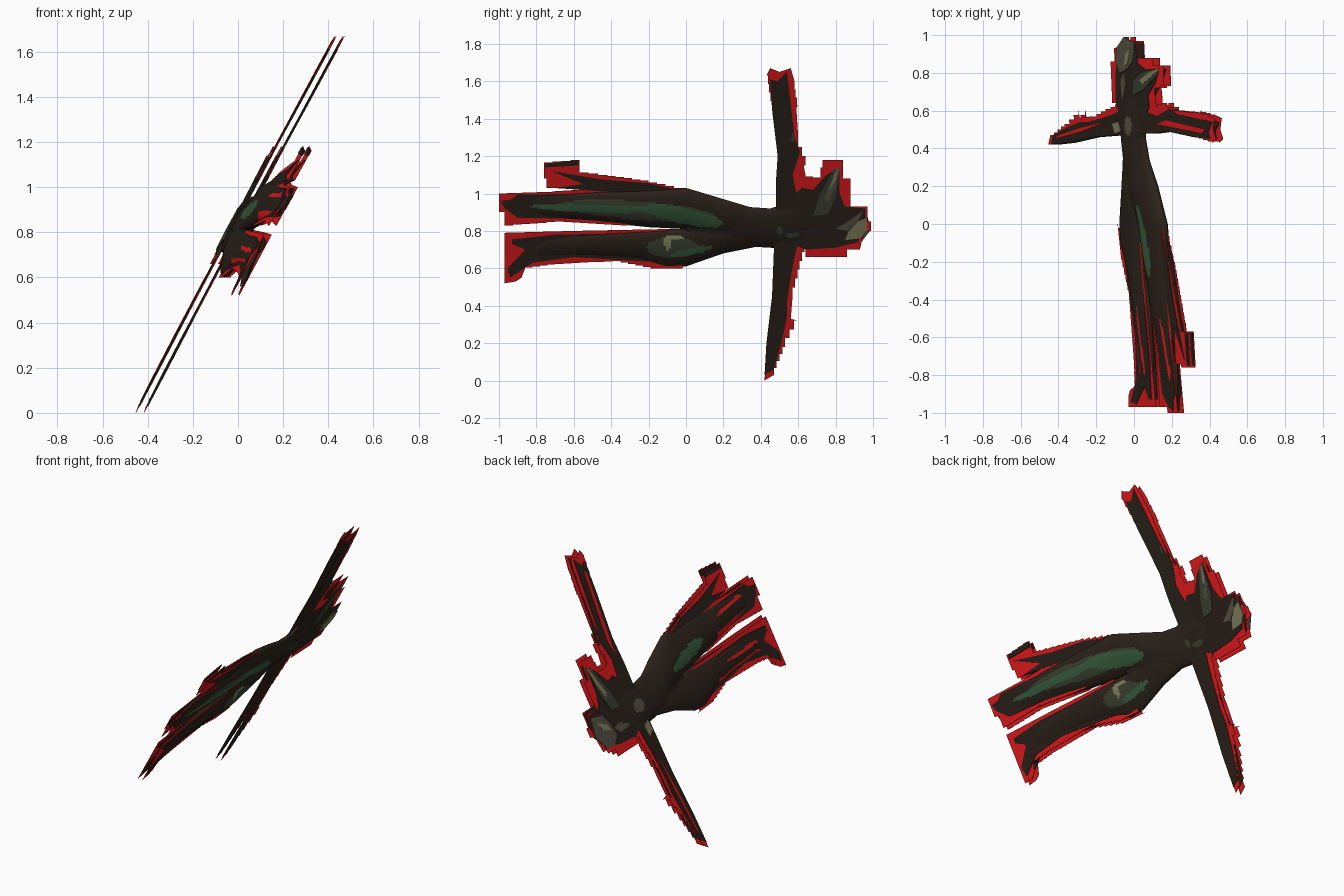
import bpy, bmesh, math
from mathutils import Vector

cube = bpy.data.objects.get("Cube")
if cube:
    bpy.data.objects.remove(cube, do_unlink=True)


def make_material(name, colour):
    mat = bpy.data.materials.new(name)
    mat.use_nodes = True
    mat.diffuse_color = (*colour, 1)
    mat.node_tree.nodes["Principled BSDF"].inputs["Base Color"].default_value = (*colour, 1)
    return mat


DARK = make_material("dark brown", (.025, .0165, .0105))
RED = make_material("red trim", (.8, .011, .013))
GREEN = make_material("deep green", (.042, .118, .053))
MOSS = make_material("moss", (.045, .056, .031))
KHAKI = make_material("khaki", (.23, .225, .115))
GREY = make_material("warm grey", (.095, .087, .057))


def lean(y, z, offset=0.0):
    """Point on the leaning plane that carries the whole figure."""
    slope = .105 if y < .5 else .04
    return Vector((.534 * (z - .83) + slope * (.5 - y) + offset, y, z))


def finish(bm, name, mats, smooth=False):
    bmesh.ops.recalc_face_normals(bm, faces=bm.faces)
    mesh = bpy.data.meshes.new(name)
    bm.to_mesh(mesh)
    bm.free()
    for mat in mats:
        mesh.materials.append(mat)
    obj = bpy.data.objects.new(name, mesh)
    bpy.context.collection.objects.link(obj)
    for poly in mesh.polygons:
        poly.use_smooth = smooth
    return obj


def stairs(points, step=.045):
    """Turn slanted outline edges into small steps."""
    result = []
    for a, b in zip(points, points[1:] + points[:1]):
        dy, dz = b[0] - a[0], b[1] - a[1]
        count = max(1, round(math.hypot(dy, dz) / step))
        for i in range(count):
            p = (a[0] + dy * i / count, a[1] + dz * i / count)
            result.append(p)
            if count > 1 and min(abs(dy), abs(dz)) > .02:
                if abs(dy) > abs(dz):
                    result.append((p[0] + dy / count, p[1]))
                else:
                    result.append((p[0], p[1] + dz / count))
    return result


def plate(name, points, offset, thick, mat):
    bm = bmesh.new()
    front = [bm.verts.new(lean(y, z, offset + thick / 2)) for y, z in points]
    back = [bm.verts.new(lean(y, z, offset - thick / 2)) for y, z in points]
    bm.faces.new(front)
    bm.faces.new(back[::-1])
    for i in range(len(points)):
        j = (i + 1) % len(points)
        bm.faces.new((front[i], back[i], back[j], front[j]))
    return finish(bm, name, [mat])


def sheets(name, trim, inlay, gap):
    """Two parallel cloth sheets with stepped red edges and a dark middle."""
    for side, offset in (("outer", gap), ("inner", -gap)):
        plate(f"{name}_{side}_trim", stairs(trim), offset, .002, RED)
        plate(f"{name}_{side}_cloth", inlay, offset, .007, DARK)


def sample(stations, y):
    """Linear blend of the stations (y, top, bottom, thickness)."""
    for a, b in zip(stations, stations[1:]):
        if a[0] >= y >= b[0]:
            t = (a[0] - y) / (a[0] - b[0])
            return [p + (q - p) * t for p, q in zip(a[1:], b[1:])]
    return stations[-1][1:]


def tube(name, stations, rule, rings=100, sides=52):
    bm = bmesh.new()
    start, end = stations[0][0], stations[-1][0]
    loops = []
    for r in range(rings + 1):
        y = start + (end - start) * r / rings
        top, bottom, thick = sample(stations, y)
        loop = []
        for s in range(sides):
            a = math.tau * s / sides
            z = (top + bottom) / 2 + (top - bottom) / 2 * math.cos(a)
            loop.append(bm.verts.new(lean(y, z, thick * math.sin(a))))
        loops.append(loop)
    for a, b in zip(loops, loops[1:]):
        for s in range(sides):
            t = (s + 1) % sides
            face = bm.faces.new((a[s], a[t], b[t], b[s]))
            c = face.calc_center_median()
            face.material_index = rule(c.y, c.z, s < sides / 2)
    bm.faces.new(loops[0])
    bm.faces.new(loops[-1])
    return finish(bm, name, [DARK, GREEN, MOSS, KHAKI, RED, GREY], smooth=True)


def in_lens(y, z, mid_y, mid_z, half_y, half_z, slope=0.0):
    dy = y - mid_y
    return (dy / half_y) ** 2 + ((z - mid_z - slope * dy) / half_z) ** 2 < 1


# Colour rules: patches on the cloth of each leg and the torso
def left_leg_rule(y, z, outer):
    if outer:
        if in_lens(y, z, -.01, .88, .21, .045, -.2) or in_lens(y, z, -.47, .92, .36, .022, -.03):
            return 1
        return 2 if in_lens(y, z, -.26, .91, .42, .048, -.07) else 0
    if in_lens(y, z, -.09, .9, .19, .036, -.1):
        return 1
    hem = y < -.45 and z < .895
    return 4 if hem or in_lens(y, z, -.75, .965, .25, .01) else 0


def right_leg_rule(y, z, outer):
    if outer:
        if in_lens(y, z, -.1, .735, .016, .04, -.5) or in_lens(y, z, -.05, .765, .05, .008):
            return 3
        if in_lens(y, z, .03, .69, .11, .02, .2):
            return 1
        return 2 if in_lens(y, z, -.07, .71, .14, .055) else 0
    hem = -.85 < y < -.3 and z < .685 + .35 * min(0, y + .75)
    return 4 if hem or in_lens(y, z, -.68, .725, .25, .008, .05) else 0


def torso_rule(y, z, outer):
    if outer:
        return 2 if in_lens(y, z, .57, .78, .04, .016) or in_lens(y, z, .5, .8, .015, .025) else 0
    return 5 if in_lens(y, z, .52, .83, .05, .035) else 0


# Torso and legs
tube("torso", [(.68, .93, .74, .02), (.58, .96, .71, .03), (.45, .92, .71, .036),
               (.3, .93, .72, .045), (.15, .98, .71, .043), (0, .99, .72, .02)], torso_rule)
tube("left_leg", [(.4, .91, .74, .03), (.2, .97, .76, .055), (0, 1.03, .81, .052),
                  (-.2, 1.02, .82, .05), (-.5, 1.01, .85, .045), (-.8, 1, .865, .025),
                  (-.97, .97, .9, .006)], left_leg_rule)
tube("right_leg", [(.4, .9, .72, .03), (.2, .84, .68, .043), (0, .81, .61, .04),
                   (-.1, .81, .6, .04), (-.25, .8, .645, .04), (-.5, .79, .66, .035),
                   (-.75, .77, .65, .025), (-.88, .71, .6, .016), (-.97, .62, .56, .006)],
     right_leg_rule)

# Torn red hems around the legs
sheets("left_hem",
       [(-.1, 1.03), (-.4, 1.03), (-.7, 1.01), (-1, 1), (-1, .9), (-.97, .9), (-.97, .83),
        (-.7, .85), (-.35, .83), (-.1, .85)],
       [(-.2, 1), (-.9, .995), (-.93, .97), (-.99, .96), (-.97, .92), (-.9, .87), (-.2, .86)], .016)
sheets("right_hem",
       [(0, .6), (-.15, .6), (-.35, .64), (-.7, .62), (-.86, .6), (-.88, .55), (-.91, .53),
        (-.97, .52), (-.97, .79), (-.6, .8), (-.1, .81)],
       [(-.1, .63), (-.6, .66), (-.82, .63), (-.94, .55), (-.955, .6), (-.86, .7),
        (-.93, .73), (-.93, .755), (-.7, .78), (-.1, .79)], .016)

# Long loose strip beside the left leg
sheets("loose_strip",
       [(-.02, 1.03), (-.2, 1.07), (-.42, 1.1), (-.57, 1.12), (-.57, 1.18),
        (-.76, 1.16), (-.76, 1.13), (-.73, 1.03), (-.3, 1)],
       [(-.05, 1.02), (-.2, 1.055), (-.45, 1.075), (-.72, 1.12), (-.55, 1.05),
        (-.7, 1.03), (-.3, 1)], .014)
for side, offset in (("outer", .014), ("inner", -.014)):
    plate(f"loose_strip_{side}_tip",
          [(-.575, 1.177), (-.575, 1.15), (-.75, 1.14), (-.75, 1.16)], offset, .009, DARK)

# Arms
sheets("left_arm",
       [(.5, .9), (.48, 1.05), (.49, 1.2), (.46, 1.45), (.43, 1.63), (.45, 1.67), (.5, 1.65),
        (.56, 1.67), (.58, 1.6), (.6, 1.47), (.59, 1.46), (.6, 1.3), (.64, 1.2),
        (.6, 1.1), (.68, 1.08), (.66, .9)],
       [(.48, .88), (.48, 1.05), (.49, 1.2), (.46, 1.45), (.45, 1.61), (.49, 1.6), (.54, 1.65),
        (.56, 1.48), (.58, 1.3), (.61, 1.22), (.57, 1.1), (.59, 1), (.64, .88)], .018)
sheets("right_arm",
       [(.5, .78), (.47, .7), (.46, .45), (.43, .2), (.42, 0), (.47, .03),
        (.53, .18), (.6, .32), (.56, .33), (.57, .45), (.62, .64), (.66, .78)],
       [(.48, .78), (.47, .7), (.46, .45), (.43, .2), (.42, .03), (.47, .06),
        (.51, .2), (.54, .34), (.54, .42), (.56, .55), (.58, .66), (.61, .78)], .018)
plate("left_sleeve_streak", [(.53, 1.1), (.48, 1.55), (.5, 1.58), (.55, 1.2)], -.0225, .003, RED)
plate("right_sleeve_streak", [(.54, .6), (.49, .35), (.45, .08), (.47, .12), (.51, .35)],
      -.0225, .003, RED)
plate("left_sleeve_patch", [(.56, 1.28), (.58, 1.27), (.58, 1.32), (.57, 1.33)], .0225, .004, MOSS)
plate("shoulder_patch", [(.48, .68), (.53, .66), (.54, .72), (.49, .74)], -.0225, .004, KHAKI)

# Hood and head
sheets("hood",
       [(.58, .95), (.64, 1.07), (.72, 1.1), (.74, 1.18), (.84, 1.18), (.84, 1.08), (.88, 1.08),
        (.88, .93), (.97, .93), (.97, .85), (.99, .85), (.99, .8), (.95, .79),
        (.93, .7), (.86, .7), (.86, .66), (.64, .66), (.58, .75)],
       [(.55, .97), (.62, 1.03), (.68, 1.02), (.75, 1.1), (.82, 1.14), (.82, 1), (.85, .93),
        (.96, .92), (.96, .84), (.92, .74), (.8, .71), (.64, .7), (.55, .74)], .018)
plate("face", [(.85, .75), (.93, .76), (.97, .8), (.965, .87), (.92, .85), (.87, .8)],
      .0225, .005, KHAKI)
plate("back_of_head", [(.8, .76), (.86, .72), (.93, .73), (.99, .81), (.96, .91), (.86, .89), (.82, .83)],
      -.0225, .005, GREY)
plate("hood_back_streak", [(.64, .77), (.76, .76), (.8, .8), (.74, .81)], -.0225, .004, GREY)
plate("head_crest", [(.83, .8), (.9, .82), (.93, .87), (.85, .84)], -.0235, .006, KHAKI)
plate("cheek", [(.8, .81), (.88, .86), (.95, .91), (.92, .85), (.86, .8)], .0225, .004, GREY)
for side, sign, stripe in (("outer", 1, GREY), ("inner", -1, KHAKI)):
    plate(f"{side}_hood_fold", [(.68, .88), (.71, .98), (.79, 1.13), (.82, 1.13), (.8, .98), (.76, .89)],
          sign * .0225, .005, MOSS)
    plate(f"{side}_hood_stripe", [(.74, .98), (.79, 1.09), (.81, 1.14), (.825, 1.14), (.8, 1.04), (.76, .95)],
          sign * .0235, .005, stripe)
plate("hood_glint", [(.76, 1.01), (.8, 1.12), (.815, 1.14), (.8, 1.07)], .0245, .005, KHAKI)
